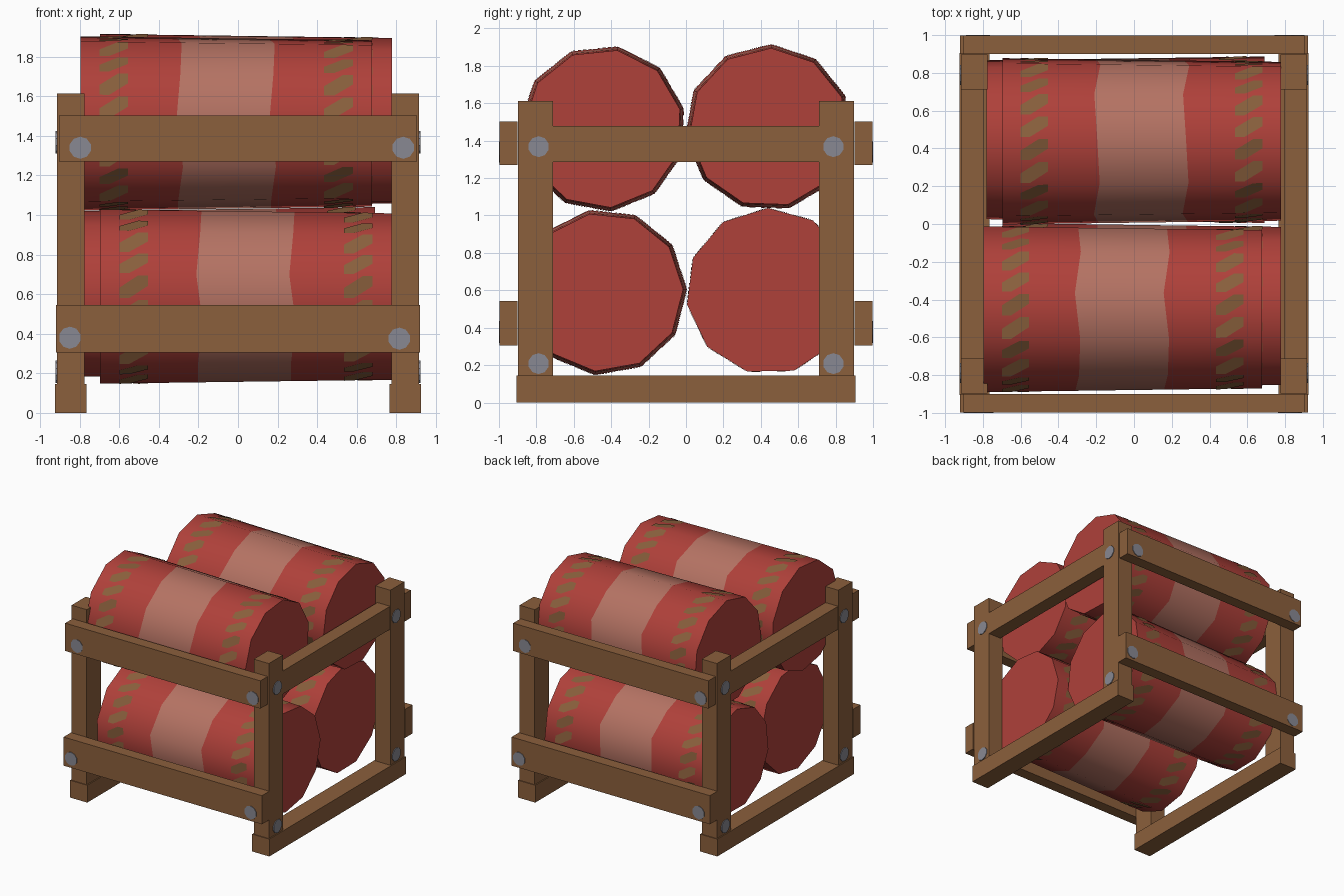
import bpy, bmesh, math
from mathutils import Vector

if "Cube" in bpy.data.objects:
    bpy.data.objects.remove(bpy.data.objects["Cube"])


def material(name, rgb):
    m = bpy.data.materials.new(name)
    m.diffuse_color = (*rgb, 1)
    m.use_nodes = True
    m.node_tree.nodes["Principled BSDF"].inputs["Base Color"].default_value = m.diffuse_color
    return m


RED = material("barrel red", (0.43, 0.052, 0.042))
PINK = material("pale band", (0.46, 0.17, 0.125))
OLIVE = material("olive dash", (0.25, 0.115, 0.045))
WOOD = material("wood", (0.26, 0.115, 0.045))
STEEL = material("bolt grey", (0.25, 0.25, 0.29))


def finish(name, bm, mats):
    me = bpy.data.meshes.new(name)
    bm.to_mesh(me)
    bm.free()
    for m in mats:
        me.materials.append(m)
    ob = bpy.data.objects.new(name, me)
    bpy.context.collection.objects.link(ob)
    return ob


def box(name, lo, hi):
    """Wooden beam between two corners."""
    bm = bmesh.new()
    bmesh.ops.create_cube(bm, size=1)
    lo, hi = Vector(lo), Vector(hi)
    for v in bm.verts:
        v.co = (lo + hi) / 2 + v.co * (hi - lo)
    return finish(name, bm, [WOOD])


def bolt(name, pos, axis):
    """Flat round bolt head facing along axis."""
    bm = bmesh.new()
    bmesh.ops.create_cone(bm, cap_ends=True, segments=10, radius1=0.056,
                          radius2=0.056, depth=0.012)
    ob = finish(name, bm, [STEEL])
    ob.location = pos
    ob.rotation_euler = Vector(axis).to_track_quat('Z', 'Y').to_euler()


def barrel(name, cx, cy, cz, phase, s):
    """Tapered 11-sided barrel along x; s=-1 turns it half round about z."""
    n, half = 11, 0.737
    rings = [-half, -0.235, 0.235, half]
    bm = bmesh.new()

    def point(x, k):
        r = 0.435 - 0.01 * x / half
        a = math.radians(phase) + k * math.tau / n
        return Vector((cx + s * x, cy + s * r * math.cos(a), cz + r * math.sin(a)))

    # body rings, with a slightly wavy pale band
    verts = []
    for j, x in enumerate(rings):
        wave = 0.018 if 0 < j < 3 else 0
        verts.append([bm.verts.new(point(x + wave * math.sin(k * 2.3), k)) for k in range(n)])
    for j in range(3):
        for k in range(n):
            l = (k + 1) % n
            f = bm.faces.new((verts[j][k], verts[j][l], verts[j + 1][l], verts[j + 1][k]))
            f.material_index = 1 if j == 1 else 0
    bm.faces.new(verts[0])
    bm.faces.new(verts[3])
    bmesh.ops.recalc_face_normals(bm, faces=bm.faces[:])

    # slanted dashes, two per side, near both ends
    for x0, x1 in ((-0.64, -0.495), (0.495, 0.64)):
        for k in range(n):
            mid = (point(x0, k) + point(x0, k + 1)) / 2 - Vector((cx + s * x0, cy, cz))
            lift = mid.normalized() * 0.004

            def on_face(x, t):
                return bm.verts.new(point(x, k).lerp(point(x, k + 1), t) + lift)

            # outward side seen from -y: angle falls while z rises for s=1
            for h in (0.0, 0.5):
                lean = ((x0, .27), (x0, .48), (x0 + .05, .48), (x1, .23), (x1, .02), (x1 - .05, .02))
                f = bm.faces.new([on_face(x, h + t) for x, t in lean])
                f.material_index = 2
                f.normal_update()
                if f.normal.dot(lift) < 0:
                    f.normal_flip()
    ob = finish(name, bm, [RED, PINK, OLIVE])
    bpy.ops.object.select_all(action='DESELECT')
    bpy.context.view_layer.objects.active = ob
    ob.select_set(True)
    bpy.ops.object.shade_smooth_by_angle(angle=math.radians(40))


# four staggered barrels
barrel("lower_front_barrel", 0.04, -0.44, 0.59, 2, 1)
barrel("lower_back_barrel", -0.045, 0.445, 0.595, 89, -1)
barrel("upper_front_barrel", -0.06, -0.445, 1.465, 14, 1)
barrel("upper_back_barrel", 0.04, 0.44, 1.47, 88, 1)

# frame: each half is the other turned 180 degrees about z
for s, side, end in ((1, "right", "front"), (-1, "left", "back")):
    def span(a, b):
        return sorted((s * a, s * b))

    x0, x1 = span(0.765, 0.924)
    box(side + "_runner", (x0, -0.905, 0), (x1, 0.905, 0.145))
    x0, x1 = span(0.775, 0.915)
    for y, e in ((-0.805, "near"), (0.805, "far")):
        box(f"{side}_{e}_post", (x0, y - 0.093, 0.145), (x1, y + 0.093, 1.613))
    x0, x1 = span(0.795, 0.913)
    box(side + "_top_rail", (x0, -0.712, 1.285), (x1, 0.712, 1.478))

    y0, y1 = span(-0.997, -0.9)
    box(end + "_upper_rail", (-0.905, y0, 1.27), (0.905, y1, 1.503))
    box(end + "_lower_rail", (-0.92, y0, 0.304), (0.92, y1, 0.544))

    # bolts on the posts and rail ends
    for y in (-0.788, 0.788):
        for z in (0.208, 1.368):
            bolt(side + "_bolt", (s * 0.915, y, z), (s, 0, 0))
    for x, z in ((-0.797, 1.34), (0.835, 1.34), (-0.85, 0.38), (0.815, 0.375)):
        bolt(end + "_bolt", (s * x, s * -0.995, z), (0, -s, 0))
